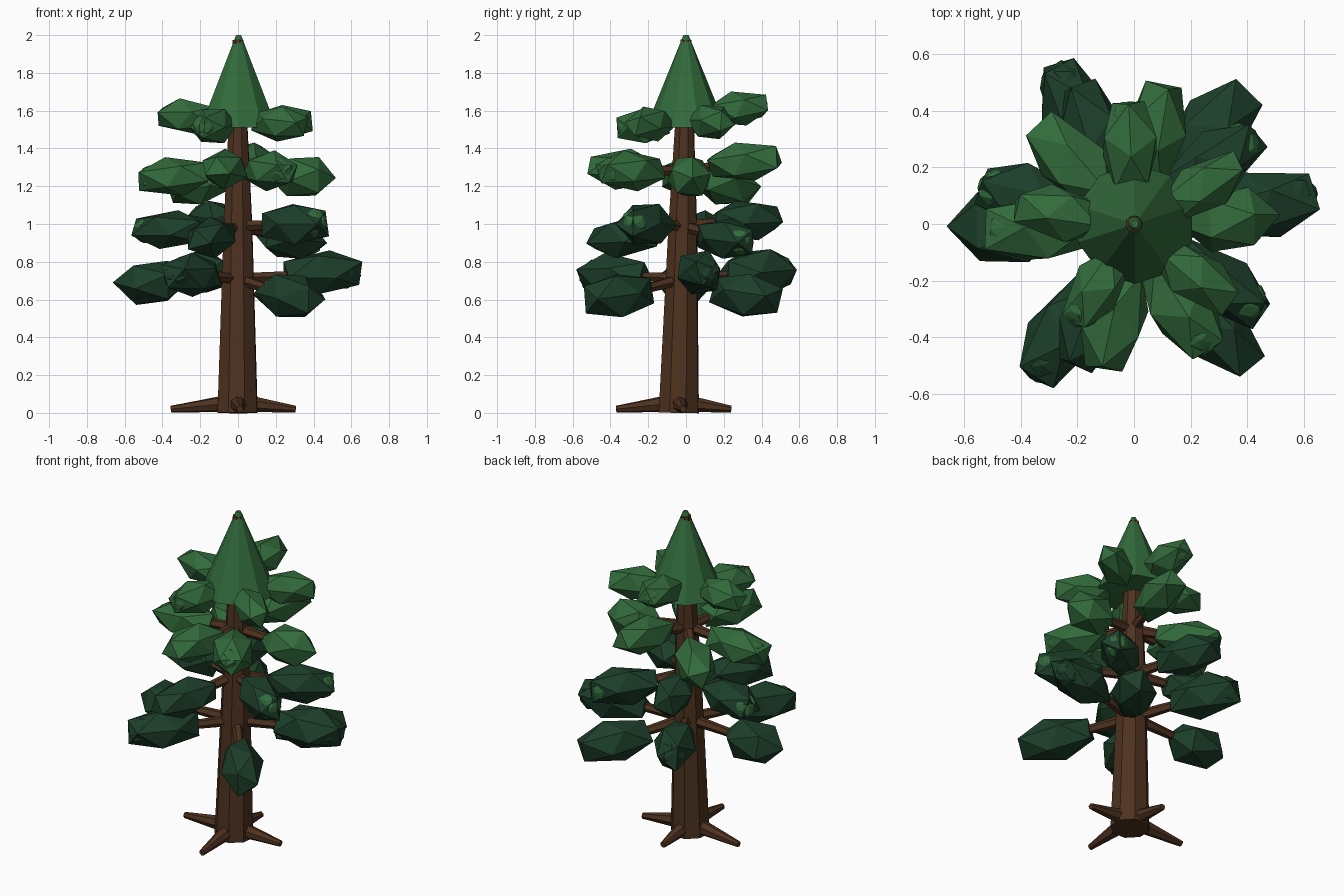
import bpy, bmesh, math, random
from mathutils import Vector, Matrix

random.seed(4)
if "Cube" in bpy.data.objects:
    bpy.data.objects.remove(bpy.data.objects["Cube"], do_unlink=True)


def material(name, rgb):
    m = bpy.data.materials.new(name)
    m.use_nodes = True
    m.diffuse_color = (*rgb, 1)
    bsdf = m.node_tree.nodes["Principled BSDF"]
    bsdf.inputs["Base Color"].default_value = (*rgb, 1)
    bsdf.inputs["Roughness"].default_value = 0.9
    return m


bark = material("brown bark", (0.076, 0.032, 0.014))
dark = material("dark green needles", (0.012, 0.049, 0.023))
light = material("light green needles", (0.032, 0.146, 0.044))


def finish(name, bm, mat):
    bmesh.ops.recalc_face_normals(bm, faces=bm.faces[:])
    mesh = bpy.data.meshes.new(name)
    bm.to_mesh(mesh)
    bm.free()
    mesh.materials.append(mat)
    ob = bpy.data.objects.new(name, mesh)
    bpy.context.collection.objects.link(ob)
    return ob


def tube(name, rings, sides, mat, turn=0.0):
    """Loft capped rings given as (centre, radius), all square to the overall axis."""
    bm = bmesh.new()
    axis = Vector(rings[-1][0]) - Vector(rings[0][0])
    rot = axis.to_track_quat("Z", "Y")
    loops = []
    for centre, radius in rings:
        loop = []
        for i in range(sides):
            a = turn + math.tau * i / sides
            p = Vector((math.cos(a), math.sin(a), 0)) * radius
            loop.append(bm.verts.new(Vector(centre) + rot @ p))
        loops.append(loop)
    for low, high in zip(loops, loops[1:]):
        for i in range(sides):
            j = (i + 1) % sides
            bm.faces.new((low[i], low[j], high[j], high[i]))
    bm.faces.new(loops[0])
    bm.faces.new(loops[-1])
    return finish(name, bm, mat)


def clump(name, centre, axis, size, mat, blunt=True, detail=1, rough=0.04):
    """Faceted needle clump along the axis, ending in a flat face or in a point."""
    bm = bmesh.new()
    bmesh.ops.create_icosphere(bm, subdivisions=detail, radius=1)
    turn = Matrix.Rotation(random.uniform(0, math.tau), 3, "Z")
    if blunt:
        face = bm.faces[:][0].calc_center_median()
        turn = turn @ face.rotation_difference(Vector((0, 0, 1))).to_matrix()
    points = [turn @ v.co for v in bm.verts]
    # Fit the turned solid to the wanted half width, half height and half length
    length, width, height = size
    fit = [s / max(abs(p[i]) for p in points) for i, s in enumerate((width, height, length))]
    rot = Vector(axis).to_track_quat("Z", "Y")
    for v, p in zip(bm.verts, points):
        p += Vector([random.uniform(-rough, rough) for _ in range(3)])
        v.co = Vector(centre) + rot @ Vector([c * f for c, f in zip(p, fit)])
    return finish(name, bm, mat)


# Trunk, leaning very slightly, and the pointed crown around its top
base = (-0.002, -0.038, 0)
tube("trunk", [(base, 0.113), ((0, -0.017, 1), 0.08),
               ((0, 0, 1.975), 0.03)], 8, bark, math.pi / 8)
tube("crown", [((0.003, 0, 1.51), 0.212), ((0.003, 0, 2), 0.014)], 10, light, math.pi / 2)

# Four roots spreading along the ground
root_ends = [(0.305, -0.015), (-0.01, 0.24), (-0.355, -0.01), (0.01, -0.37)]
for n, (x, y) in enumerate(root_ends):
    tube(f"root_{n + 1}", [((base[0], base[1], 0.055), 0.052), ((x, y, 0.02), 0.018)], 7, bark)

# Tiers: branch height, clump half sizes, colour, tip colour,
# then one (angle, clump height, reach, shape) for each branch
tiers = [
    (0.71, (0.20, 0.125, 0.116), dark, dark,
     [(9, 0.74, 0.65, "tip"), (50, 0.62, 0.62, "blunt"), (117, 0.745, 0.63, "tip"),
      (181, 0.69, 0.66, "point"), (237, 0.73, 0.65, "tip"), (308, 0.62, 0.65, "blunt")]),
    (0.99, (0.185, 0.115, 0.105), dark, light,
     [(37, 0.92, 0.54, "tip"), (113, 1.02, 0.53, "blunt"), (166, 0.97, 0.56, "tip"),
      (247, 0.93, 0.54, "blunt"), (325, 1.00, 0.55, "tip")]),
    (1.28, (0.18, 0.110, 0.106), light, light,
     [(3, 1.25, 0.52, "point"), (77, 1.33, 0.495, "blunt"), (135, 1.20, 0.49, "blunt"),
      (183, 1.25, 0.52, "tip"), (258, 1.29, 0.52, "blunt"), (300, 1.28, 0.52, "tip")]),
    (1.55, (0.150, 0.094, 0.092), light, light,
     [(28, 1.54, 0.43, "blunt"), (93, 1.61, 0.43, "tip"), (172, 1.57, 0.42, "blunt"),
      (240, 1.52, 0.41, "tip"), (320, 1.53, 0.44, "blunt")]),
]

for t, (branch_z, size, needles, tip_colour, branches) in enumerate(tiers, 1):
    for b, (angle, z, reach, shape) in enumerate(branches, 1):
        a = math.radians(angle)
        out = Vector((math.cos(a), math.sin(a), 0))
        start = Vector((0, -0.015, branch_z))
        centre = out * (reach - size[0]) + Vector((0, 0, z))
        axis = (centre - start).normalized()
        axis.z *= 0.5
        tube(f"branch_{t}_{b}", [(start, 0.034), (centre, 0.02)], 6, bark)
        clump(f"needles_{t}_{b}", centre, axis, size, needles, shape != "point")
        if shape == "tip":
            r = size[1] * 0.64
            tip = centre + axis * (size[0] - r + 0.004)
            clump(f"needle_tip_{t}_{b}", tip, axis, (r, r, r), tip_colour,
                  detail=2, rough=0.08)
